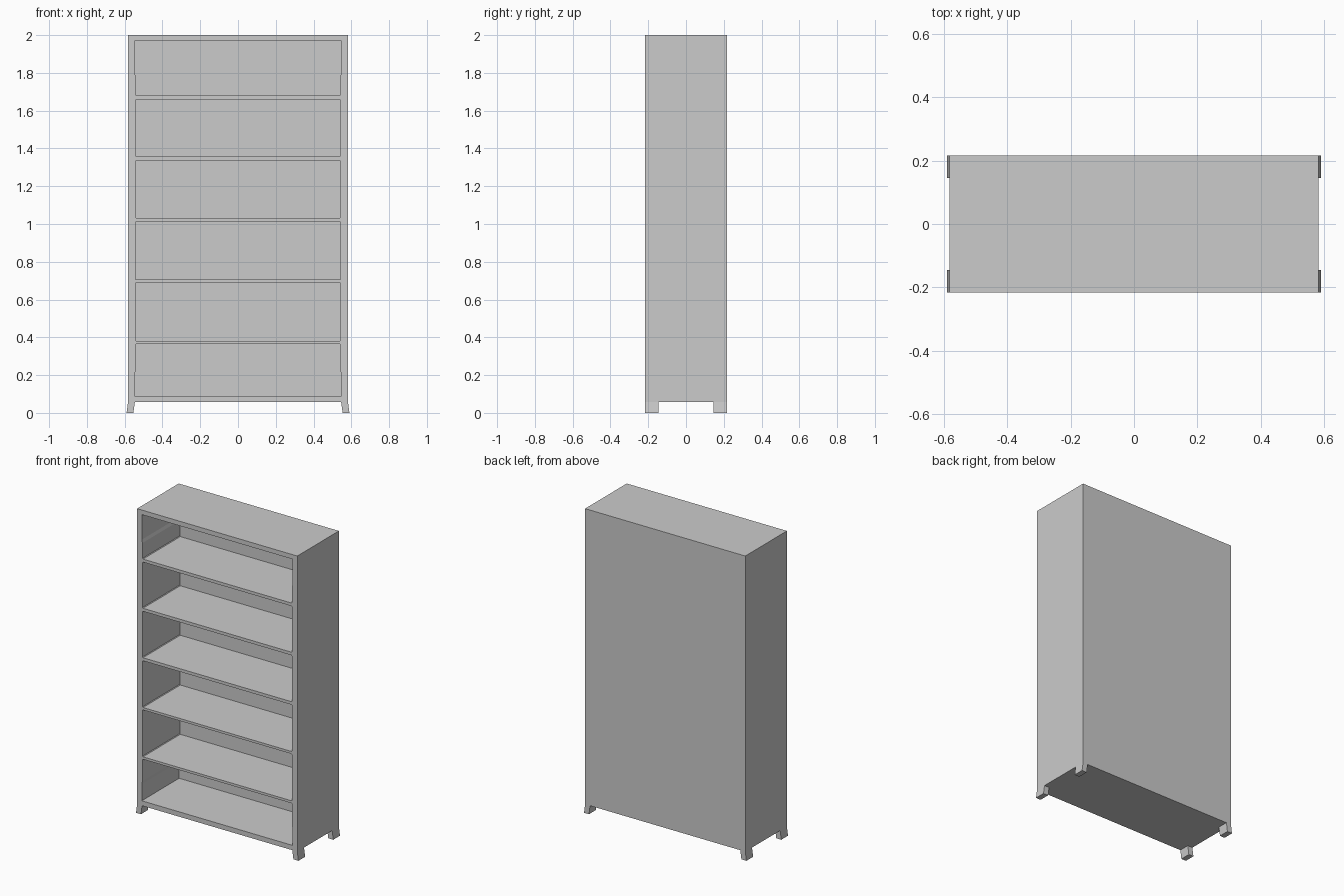
import bpy, bmesh

if "Cube" in bpy.data.objects:
    bpy.data.objects.remove(bpy.data.objects["Cube"])

W, D, H = 0.582, 0.216, 2.0      # half width, half depth, height
BASE, BACK = 0.058, 0.171        # underside of the case, inner face of the back


def prism(name, profiles, y0, y1):
    """Extrude one or more x-z outlines from y0 to y1."""
    bm = bmesh.new()
    for pts in profiles:
        face = bm.faces.new([bm.verts.new((x, y0, z)) for x, z in pts])
        new = bmesh.ops.extrude_face_region(bm, geom=[face])["geom"]
        verts = [v for v in new if isinstance(v, bmesh.types.BMVert)]
        bmesh.ops.translate(bm, verts=verts, vec=(0, y1 - y0, 0))
    bmesh.ops.recalc_face_normals(bm, faces=bm.faces[:])
    mesh = bpy.data.meshes.new(name)
    bm.to_mesh(mesh)
    bm.free()
    ob = bpy.data.objects.new(name, mesh)
    bpy.context.collection.objects.link(ob)
    return ob


def mirrored(half):
    """Complete a right-hand half outline (bottom to top) across x = 0."""
    return half + [(-x, z) for x, z in reversed(half)]


# Compartment outlines: narrow corner chamfers, wider ends at top and bottom
N, X, C = 0.543, 0.548, 0.004
openings = [mirrored([(X, 0.09), (X, 0.20), (N, 0.22), (N, 0.365 - C), (N - C, 0.365)])]
for lo, hi in [(0.381, 0.689), (0.705, 1.012), (1.032, 1.337), (1.357, 1.66)]:
    openings.append(mirrored([(N - C, lo), (N, lo + C), (N, hi - C), (N - C, hi)]))
openings.append(mirrored([(N - C, 1.68), (N, 1.68 + C), (N, 1.785), (X, 1.805), (X, 1.97)]))

# Case with shelves left between the cut compartments
case = prism("bookcase_body", [mirrored([(W, BASE), (W, H)])], -D, D)
cutter = prism("compartment_cutter", openings, -D - 0.1, BACK)
cutter.hide_render = True
cut = case.modifiers.new("compartments", "BOOLEAN")
cut.operation = "DIFFERENCE"
cut.solver = "EXACT"
cut.object = cutter
bpy.context.view_layer.objects.active = case
bpy.ops.object.modifier_apply(modifier=cut.name)
bpy.data.objects.remove(cutter)

# Splayed feet at the four corners
for side, s in (("left", -1), ("right", 1)):
    outline = [(s * x, z) for x, z in [(0.546, BASE), (W, BASE), (0.59, 0), (0.554, 0)]]
    prism(f"front_{side}_foot", [outline], -D, -0.146)
    prism(f"back_{side}_foot", [outline], 0.146, D)
